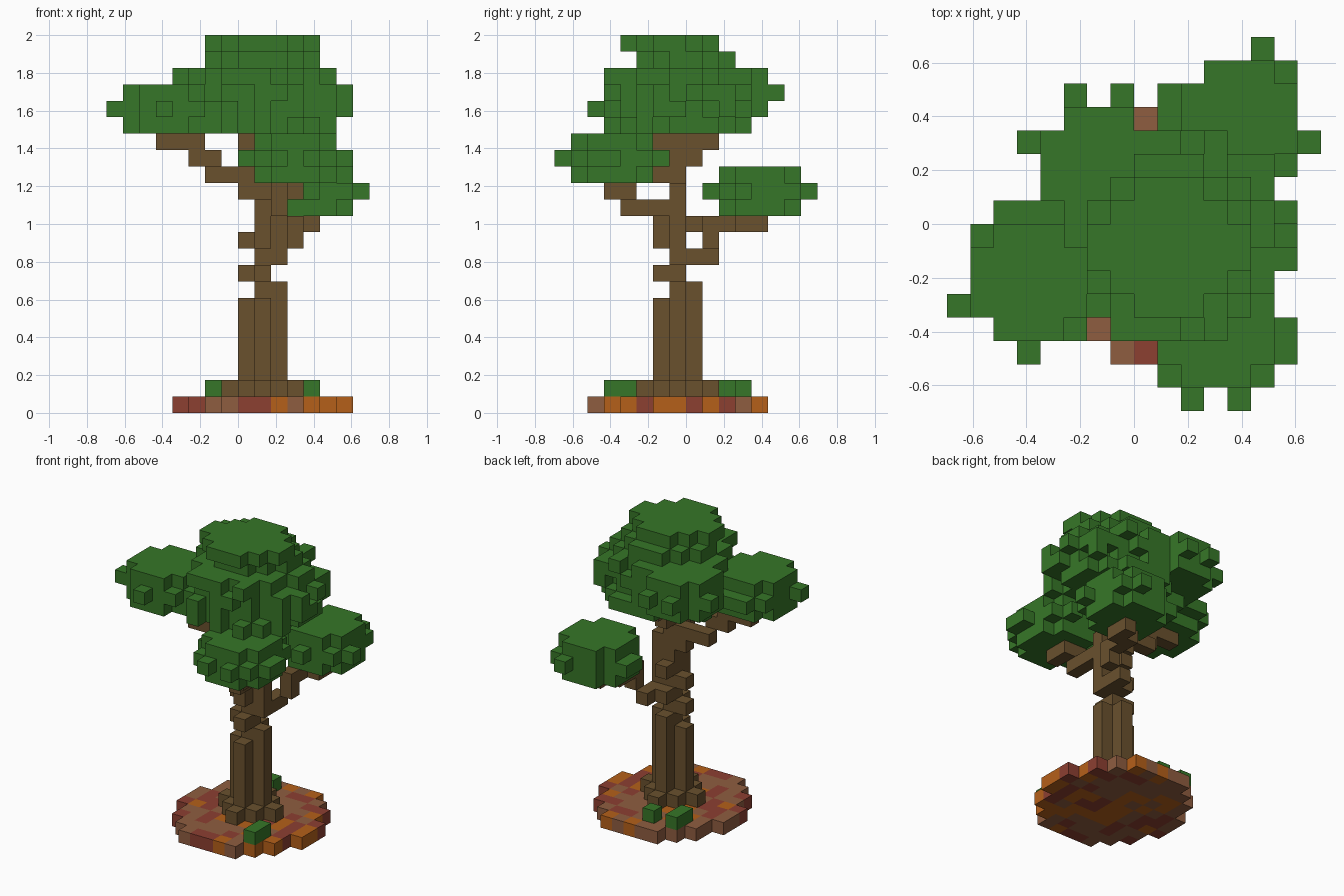
import bpy, bmesh, random
from mathutils import Vector

random.seed(4)
U = 2 / 23  # edge length of one block

if "Cube" in bpy.data.objects:
    bpy.data.objects.remove(bpy.data.objects["Cube"])


def material(name, rgb):
    m = bpy.data.materials.new(name)
    m.use_nodes = True
    m.diffuse_color = (*rgb, 1)
    m.node_tree.nodes["Principled BSDF"].inputs["Base Color"].default_value = (*rgb, 1)
    return m


GREEN = material("leaf green", (0.037, 0.183, 0.021))
BARK = material("bark brown", (0.142, 0.082, 0.027))
GROUND = {
    "b": material("earth brown", (0.275, 0.11, 0.051)),
    "r": material("leaf red", (0.265, 0.05, 0.031)),
    "o": material("leaf orange", (0.46, 0.117, 0.01)),
}
AXES = [Vector(a) for a in ((1, 0, 0), (0, 1, 0), (0, 0, 1))]


def build(name, cells, mats, pick=lambda c: 0):
    """Skin a set of grid cells with their exposed block faces."""
    bm = bmesh.new()
    for c in sorted(cells):
        mid = Vector(c) + Vector((0.5, 0.5, 0.5))
        index = pick(c)
        for i in range(3):
            a, b = AXES[(i + 1) % 3] / 2, AXES[(i + 2) % 3] / 2
            for s in (1, -1):
                n = AXES[i] * s
                if tuple(int(v) for v in Vector(c) + n) in cells:
                    continue
                o = mid + n / 2
                ring = [o - a - b, o + a - b, o + a + b, o - a + b][::s]
                f = bm.faces.new([bm.verts.new(p * U) for p in ring])
                f.material_index = index
    bmesh.ops.remove_doubles(bm, verts=bm.verts, dist=U / 100)
    mesh = bpy.data.meshes.new(name)
    bm.to_mesh(mesh)
    bm.free()
    for m in mats:
        mesh.materials.append(m)
    bpy.context.collection.objects.link(bpy.data.objects.new(name, mesh))


def disc(cx, cy, z, r):
    span = range(-9, 10)
    return {(x, y, z) for x in span for y in span
            if (x - cx) ** 2 + (y - cy) ** 2 <= r * r}


def cluster(cx, cy, z, nubs):
    """Three rounded leaf layers, the middle one with ragged nubs."""
    cells = {(cx + dx, cy + dy, z) for dx, dy in nubs}
    for k in (z - 1, z, z + 1):
        cells |= disc(cx, cy, k, 2.3)
    return cells


# Ground disc with a ragged rim and mixed fallen-leaf colours
ground = disc(1, -1, 0, 5.1)
ground |= {c for c in disc(1, -1, 0, 5.4) if abs(c[0] - 1) < 5}
FRONT_RIM, SIDE_RIM = "rrbbrrobooo", "boorbororbo"


def ground_colour(c):
    x, y, z = c
    if (x, y - 1, z) not in ground and y < 0:
        key = FRONT_RIM[x + 4]
    elif (x + 1, y, z) not in ground and x > 1:
        key = SIDE_RIM[y + 6]
    else:
        key = random.choice("bbbrroo")
    return "bro".index(key)


build("ground", ground, [GROUND[k] for k in "bro"], ground_colour)

# Small bushes on the ground
build("front_bush", {(4, -5, 1), (4, -4, 1)}, [GREEN])
build("side_bush", {(-2, 2, 1), (-2, 3, 1)}, [GREEN])
build("back_bush", {(0, 3, 1)}, [GREEN])

# Trunk: root ring, cross-shaped stem, then a twisting upper stem
CORE = (1, -1)
STEPS = {"c": (0, 0), "e": (1, 0), "w": (-1, 0), "n": (0, 1), "s": (0, -1)}
trunk = disc(*CORE, 1, 2.1)
STEM = ["cewns"] * 5 + ["cen", "cws", "cen", "cwse", "cesn", "ces",
                        "cew", "cws", "cn", "cwns"]
for k, layer in enumerate(STEM, 2):
    for d in layer:
        trunk.add((CORE[0] + STEPS[d][0], CORE[1] + STEPS[d][1], k))
trunk.add((1, 1, 16))
build("trunk", trunk, [BARK])

# Branches reaching to the leaf clusters
build("back_branch", {(2, 0, 9), (2, 1, 9), (3, 1, 10), (3, 1, 11), (3, 2, 11),
                      (3, 3, 11), (4, 3, 11), (4, 4, 11)}, [BARK])
build("front_branch", {(2, -2, 12), (2, -3, 12), (2, -4, 12),
                       (2, -4, 13), (3, -4, 13), (3, -5, 13)}, [BARK])
build("side_branch", {(-1, -1, 14), (-2, -1, 14), (-2, -2, 15),
                      (-3, -2, 15), (-3, -2, 16), (-4, -2, 16), (-5, -2, 16)}, [BARK])

# Lower leaf clusters
build("back_leaves", cluster(4, 4, 13, [(1, 3), (2, 2), (-3, 1), (-3, 0),
                                        (3, -1), (2, -2), (0, -3)]), [GREEN])
build("front_leaves", cluster(3, -5, 15, [(-1, -3), (1, -3), (-2, -2), (2, -2), (3, -1),
                                          (3, 0), (-3, 0), (2, 2), (1, 3)]), [GREEN])

# Crown: two bulging clusters around stacked discs with ragged rims
crown = cluster(-2, 2, 19, [(-3, 1), (-1, 3), (1, 3)])
crown |= cluster(-5, -3, 18, [(0, -3), (-3, -1), (-2, 2), (2, -2),
                              (-1, 3), (0, 3), (1, 3)])
for k in range(17, 21):
    crown |= disc(1, -1, k, 4.1)
    crown |= {c for c in sorted(disc(1, -1, k, 4.6)) if random.random() < 0.5}
crown |= disc(1, -0.5, 21, 3.1) | disc(1, -1.5, 22, 3.1) | disc(4, -4, 16, 1.1)
crown |= {(6, y, k) for y in (-2, -1, 0) for k in (18, 19) if (y + k) % 3}
crown |= {(5, 2, 18), (5, 2, 19), (5, 1, 19)}
build("crown_leaves", crown, [GREEN])
